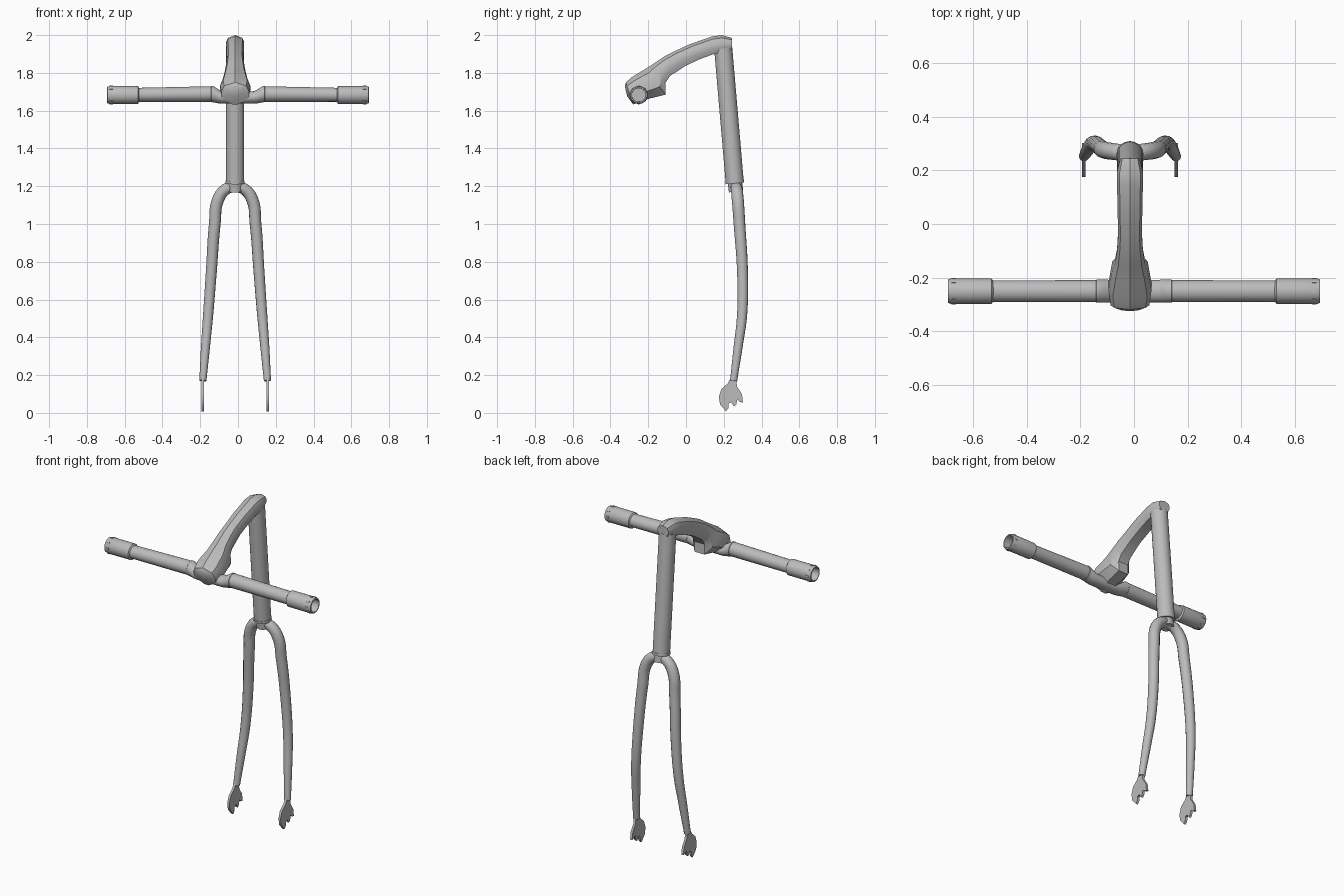
import bpy, bmesh, math
from mathutils import Vector, Matrix

CX = -0.015            # centre line of stem, steerer and fork
BAR_Y, BAR_Z = -0.25, 1.683

cube = bpy.data.objects.get("Cube")
if cube:
    bpy.data.objects.remove(cube, do_unlink=True)

grey = bpy.data.materials.new("plain grey")
grey.use_nodes = True
COLOUR = (0.5, 0.5, 0.5, 1)
grey.diffuse_color = COLOUR
grey.node_tree.nodes["Principled BSDF"].inputs["Base Color"].default_value = COLOUR


def finish(name, bm, angle=35):
    bmesh.ops.recalc_face_normals(bm, faces=bm.faces)
    mesh = bpy.data.meshes.new(name)
    bm.to_mesh(mesh)
    bm.free()
    return add(name, mesh, angle)


def add(name, mesh, angle=35):
    mesh.materials.clear()
    mesh.materials.append(grey)
    ob = bpy.data.objects.new(name, mesh)
    bpy.context.collection.objects.link(ob)
    bpy.ops.object.select_all(action='DESELECT')
    ob.select_set(True)
    bpy.context.view_layer.objects.active = ob
    bpy.ops.object.shade_smooth_by_angle(angle=math.radians(angle))
    return ob


def loft(name, rings, caps=True, angle=35):
    bm = bmesh.new()
    rows = [[bm.verts.new(p) for p in ring] for ring in rings]
    n = len(rows[0])
    for a, b in zip(rows, rows[1:]):
        for i in range(n):
            j = (i + 1) % n
            bm.faces.new((a[i], a[j], b[j], b[i]))
    if caps:
        bm.faces.new(rows[0])
        bm.faces.new(rows[-1])
    return finish(name, bm, angle)


def x_ring(x, y, z, ry, rz, n=32):
    turns = [math.tau * i / n for i in range(n)]
    return [(x, y + ry * math.cos(t), z + rz * math.sin(t)) for t in turns]


def rod(name, start, end, radius):
    a, b = Vector(start), Vector(end)
    bm = bmesh.new()
    turn = (b - a).to_track_quat('Z', 'Y').to_matrix().to_4x4()
    bmesh.ops.create_cone(bm, cap_ends=True, segments=32, radius1=radius, radius2=radius,
                          depth=(b - a).length, matrix=Matrix.Translation((a + b) / 2) @ turn)
    return finish(name, bm)


def tapered_tube(name, points):
    curve = bpy.data.curves.new(name, 'CURVE')
    curve.dimensions = '3D'
    curve.bevel_depth = 1
    curve.bevel_resolution = 5
    curve.resolution_u = 8
    curve.use_fill_caps = True
    spline = curve.splines.new('BEZIER')
    spline.bezier_points.add(len(points) - 1)
    for bp, (x, y, z, r) in zip(spline.bezier_points, points):
        bp.co = (x, y, z)
        bp.radius = r
        bp.handle_left_type = bp.handle_right_type = 'AUTO'
    temp = bpy.data.objects.new(name + "_path", curve)
    bpy.context.collection.objects.link(temp)
    graph = bpy.context.evaluated_depsgraph_get()
    mesh = bpy.data.meshes.new_from_object(temp.evaluated_get(graph))
    bpy.data.objects.remove(temp, do_unlink=True)
    return add(name, mesh, 50)


# Steerer tube, lower collar and crown stub
rod("steerer_tube", (CX, 0.258, 1.22), (CX, 0.197, 1.93), 0.048)
rod("lower_collar", (CX, 0.2585, 1.215), (CX, 0.257, 1.23), 0.05)
rod("crown_stub", (CX, 0.265, 1.172), (CX, 0.259, 1.22), 0.038)

# Stem: top y, top z, bottom y, bottom z, half width, bottom width factor
stations = [
    (0.243, 1.985, 0.243, 1.925, 0.036, 0.7),
    (0.19, 2.0, 0.2, 1.905, 0.048, 0.7),
    (0.138, 1.993, 0.148, 1.9, 0.048, 0.7),
    (0.02, 1.952, 0.074, 1.873, 0.046, 0.7),
    (-0.06, 1.915, -0.005, 1.836, 0.044, 0.7),
    (-0.11, 1.89, -0.085, 1.783, 0.048, 0.7),
    (-0.17, 1.85, -0.11, 1.746, 0.055, 0.6),
    (-0.217, 1.82, -0.107, 1.685, 0.066, 0.5),
    (-0.286, 1.778, -0.19, 1.665, 0.08, 0.4),
    (-0.318, 1.75, -0.28, 1.633, 0.072, 0.2),
    (-0.324, 1.73, -0.312, 1.677, 0.035, 0.2),
]
rings = []
for ty, tz, by, bz, w, f in stations:
    top, low = Vector((CX, ty, tz)), Vector((CX, by, bz))
    outline = [(0, 0), (0.8, 0.16), (1, 0.4), (1, 0.7), (f, 1),
               (-f, 1), (-1, 0.7), (-1, 0.4), (-0.8, 0.16)]
    rings.append([top.lerp(low, t) + Vector((w * s, 0, 0)) for s, t in outline])
loft("stem", rings, angle=30)

# Handlebar: x, z, depth radius, height radius; flattened inside the stem
half = [(0, 1.668, 0.04, 0.031), (0.085, 1.67, 0.042, 0.033), (0.105, 1.676, 0.043, 0.037),
        (0.13, 1.687, 0.043, 0.043), (0.14, 1.688, 0.043, 0.043), (0.142, 1.688, 0.041, 0.041),
        (0.62, 1.683, 0.04, 0.036)]
bar = [(-x, z, a, b) for x, z, a, b in reversed(half[1:])] + half
loft("handlebar", [x_ring(x, BAR_Y, z, a, b) for x, z, a, b in bar])

# Dropout plate outline in y and z
plate = [(0.246, 0.2), (0.22, 0.155), (0.188, 0.127), (0.174, 0.085), (0.18, 0.045),
         (0.212, 0.008), (0.224, 0.025), (0.226, 0.05), (0.24, 0.055), (0.255, 0.032),
         (0.266, 0.045), (0.272, 0.072), (0.285, 0.058), (0.302, 0.055), (0.296, 0.1),
         (0.27, 0.14), (0.264, 0.2)]

for side, s in (("left", 1), ("right", -1)):
    # Hollow grip
    profile = [(0.522, 0.036), (0.53, 0.047), (0.68, 0.0475), (0.692, 0.044),
               (0.693, 0.037), (0.6, 0.036)]
    loft(side + "_grip", [x_ring(s * x, BAR_Y, BAR_Z, r, r) for x, r in profile], caps=False)

    # Small raised pads around the grip end
    bm = bmesh.new()
    for k in range(8):
        turn = Matrix.Rotation(math.tau * k / 8, 4, 'X')
        place = Matrix.Translation((s * 0.671, BAR_Y, BAR_Z)) @ turn
        bmesh.ops.create_cube(bm, size=1, matrix=place @ Matrix.Translation((0, 0, 0.046))
                              @ Matrix.Diagonal((0.016, 0.01, 0.007, 1)))
    finish(side + "_grip_pads", bm)

    # Curved fork leg
    leg = [(0, 0.263, 1.198, 0.027), (0.048, 0.268, 1.185, 0.031), (0.09, 0.274, 1.13, 0.032),
           (0.108, 0.283, 1.0, 0.031), (0.126, 0.299, 0.75, 0.029), (0.143, 0.297, 0.52, 0.027),
           (0.157, 0.276, 0.35, 0.024), (0.171, 0.252, 0.17, 0.019)]
    tapered_tube(side + "_fork_leg", [(CX + s * x, y, z, r) for x, y, z, r in leg])

    # Notched dropout plate
    x = CX + s * 0.172
    loft(side + "_dropout", [[(x + d, y, z) for y, z in plate] for d in (-0.007, 0.007)])
